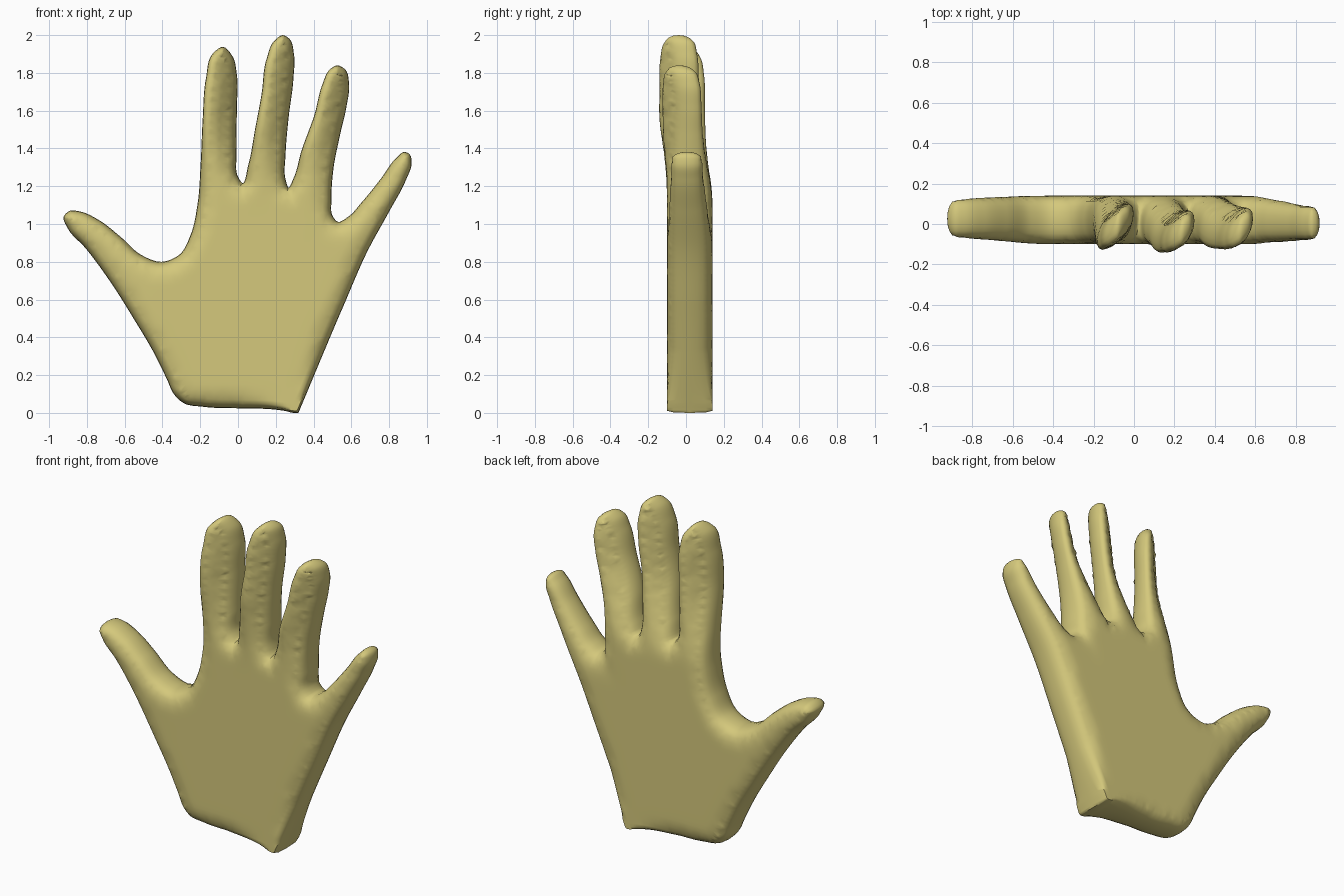
import bpy, bmesh, math
from mathutils import Vector, kdtree
from mathutils.geometry import delaunay_2d_cdt, interpolate_bezier

if "Cube" in bpy.data.objects:
    bpy.data.objects.remove(bpy.data.objects["Cube"])

# Silhouette (x, z), counter-clockwise from the sharp wrist corner
WRIST = [(-.375, .175), (-.34, .10), (-.29, .053), (-.18, .032), (.01, .024),
         (.19, .018), (.26, .008), (.285, .001), (.32, 0)]
LITTLE = [(.32, 0), (.56, .57), (.69, .865), (.80, 1.065), (.89, 1.235), (.919, 1.32),
          (.908, 1.37), (.88, 1.382), (.84, 1.352), (.76, 1.245), (.655, 1.115),
          (.585, 1.04), (.527, 1.012)]
RING = [(.50, 1.045), (.495, 1.13), (.505, 1.29), (.54, 1.47), (.574, 1.62), (.588, 1.74),
        (.57, 1.815), (.525, 1.84), (.483, 1.815), (.447, 1.74), (.405, 1.58),
        (.335, 1.385), (.295, 1.245), (.267, 1.193)]
MIDDLE = [(.252, 1.235), (.252, 1.37), (.267, 1.555), (.293, 1.765), (.296, 1.9),
          (.273, 1.98), (.237, 2.0), (.195, 1.973), (.15, 1.87), (.125, 1.69),
          (.09, 1.5), (.055, 1.315), (.022, 1.217)]
INDEX = [(0, 1.25), (-.008, 1.37), (-.006, 1.61), (-.006, 1.79), (-.03, 1.89), (-.08, 1.938),
         (-.135, 1.9), (-.17, 1.77), (-.187, 1.555), (-.198, 1.315), (-.215, 1.10)]
THUMB = [(-.25, .945), (-.31, .838), (-.405, .80), (-.51, .835), (-.625, .935), (-.735, 1.02),
         (-.84, 1.067), (-.89, 1.07), (-.923, 1.04), (-.90, .975), (-.81, .875),
         (-.68, .70), (-.55, .495), (-.44, .308)]
# Finger axes: x at base, x at tip, base z, tip z, depth centre, twist
AXES = [(-.10, -.08, 1.25, 1.93, -.010, .75),
        (.155, .24, 1.25, 1.98, -.035, .7),
        (.40, .53, 1.25, 1.83, -.030, .7),
        (.64, .88, 1.10, 1.36, .005, 0)]
RADIUS = .085
CORNER = Vector((.32, 0))


def smooth_path(points, step):
    """Smooth curve through the points, sampled evenly."""
    p = [Vector(q) for q in points]
    n = len(p)
    t = [(p[i + 1] - p[i]).length for i in range(n - 1)]
    m = [(p[1] - p[0]) / t[0]]
    for i in range(1, n - 1):
        a, b = t[i - 1], t[i]
        m.append(((p[i] - p[i - 1]) / a * b + (p[i + 1] - p[i]) / b * a) / (a + b))
    m.append((p[-1] - p[-2]) / t[-1])
    out = []
    for i in range(n - 1):
        k = max(2, math.ceil(t[i] / step) + 1)
        seg = interpolate_bezier(p[i], p[i] + m[i] * t[i] / 3,
                                 p[i + 1] - m[i + 1] * t[i] / 3, p[i + 1], k)
        out += [Vector(q[:2]) for q in seg[:-1]]
    return out


def ramp(v, lo, hi):
    s = min(1, max(0, (v - lo) / (hi - lo)))
    return s * s * (3 - 2 * s)


def depth(x, z):
    """Depth centre and half thickness of the hand at a point."""
    def axis_x(a):
        return a[0] + (a[1] - a[0]) * (z - a[2]) / (a[3] - a[2])
    centre, half = .02, .12
    w = ramp(-x, .4, .8)                      # thumb
    centre, half = centre + .007 * w, half - .012 * w
    a = min(AXES, key=lambda q: abs(x - axis_x(q)))
    if a is AXES[3]:                          # little finger
        w = ramp(z, .85, 1.3)
        return centre + (a[4] - centre) * w, half - .022 * w
    w = ramp(z, 1.1, 1.65)                    # long fingers lean and twist
    lean = a[4] + a[5] * (x - axis_x(a))
    return centre + (lean - centre) * w, half + (.085 - half) * w


def roundness(d, p):
    """Rounded edge profile, tighter at the wrist corner."""
    r = RADIUS * min(1, max(.15, (p - CORNER).length / .35))
    t = min(1, d / r)
    return (1 - (1 - t) ** 2.3) ** (1 / 2.3)


# Sample points: rim, rings inside the rim, then an even grid
rim = smooth_path(LITTLE + RING + MIDDLE + INDEX + THUMB + WRIST, .015)
n = len(rim)
tree = kdtree.KDTree(n)
for i, p in enumerate(rim):
    tree.insert((p.x, p.y, 0), i)
tree.balance()


def rim_distance(p):
    return tree.find((p.x, p.y, 0))[2]


points, dist = list(rim), [0.0] * n
for off in (.003, .011, .025, .045):
    for i in range(n):
        tangent = (rim[(i + 1) % n] - rim[i - 1]).normalized()
        q = rim[i] + Vector((-tangent.y, tangent.x)) * off
        if rim_distance(q) > off * .93:
            points.append(q)
            dist.append(off)
GRID = .025
for i in range(-38, 39):
    for j in range(0, 82):
        q = Vector(((i + .5 * (j % 2)) * GRID, j * GRID))
        d = rim_distance(q)
        if d > .058:
            points.append(q)
            dist.append(d)

flat, _, tris, source, _, _ = delaunay_2d_cdt(points, [], [list(range(n))], 1, 1e-5)

# Front and back skins share the rim
bm = bmesh.new()
skins, inner = ({}, {}), []


def skin_vert(i, side):
    if i in skins[side]:
        return skins[side][i]
    p = flat[i]
    d = dist[source[i][0]] if source[i] else rim_distance(p)
    c, h = depth(p.x, p.y)
    v = bm.verts.new((p.x, c + (2 * side - 1) * h * roundness(d, p), p.y))
    skins[side][i] = v
    if d == 0:
        skins[1 - side][i] = v
    elif d > .04:
        inner.append(v)
    return v


for tri in tris:
    for side in (0, 1):
        vs = [skin_vert(i, side) for i in tri]
        bm.faces.new(vs if side == 0 else vs[::-1])
for _ in range(4):
    bmesh.ops.smooth_vert(bm, verts=inner, factor=.5, use_axis_y=True)
bmesh.ops.recalc_face_normals(bm, faces=bm.faces)

mesh = bpy.data.meshes.new("hand")
bm.to_mesh(mesh)
bm.free()
hand = bpy.data.objects.new("hand", mesh)
bpy.context.collection.objects.link(hand)
mat = bpy.data.materials.new("khaki skin")
mat.diffuse_color = (.66, .58, .2, 1)
mat.use_nodes = True
mat.node_tree.nodes["Principled BSDF"].inputs["Base Color"].default_value = mat.diffuse_color
mesh.materials.append(mat)
bpy.context.view_layer.objects.active = hand
hand.select_set(True)
bpy.ops.object.shade_smooth_by_angle(angle=math.radians(60))
